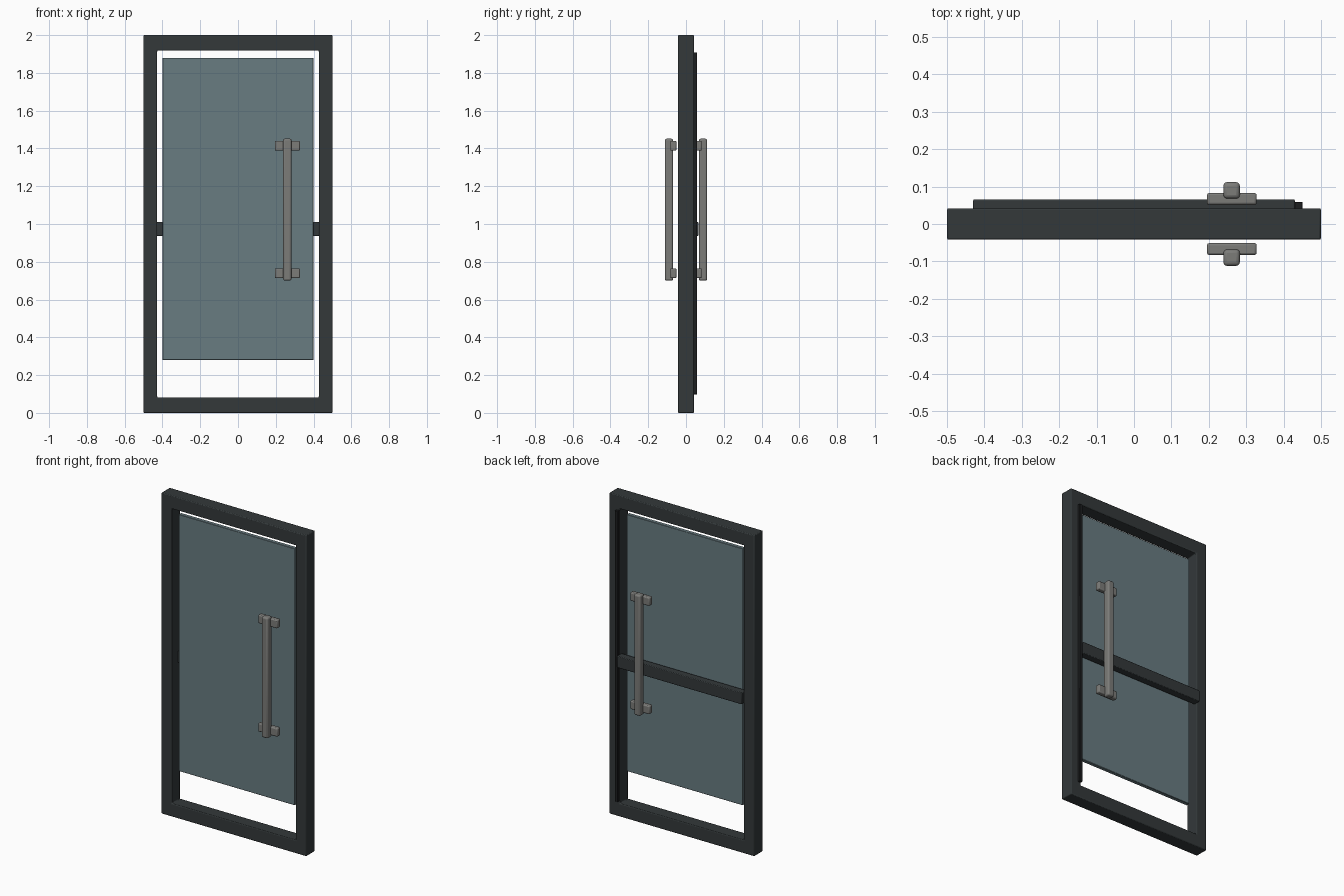
import bpy

if "Cube" in bpy.data.objects:
    bpy.data.objects.remove(bpy.data.objects["Cube"])


def material(name, color):
    m = bpy.data.materials.new(name)
    m.diffuse_color = (*color, 1)
    m.use_nodes = True
    m.node_tree.nodes["Principled BSDF"].inputs["Base Color"].default_value = m.diffuse_color
    return m


FRAME = material("dark_metal", (0.033, 0.040, 0.042))
BLACK = material("black_seal", (0.012, 0.013, 0.014))
GLASS = material("tinted_glass", (0.14, 0.20, 0.22))
STEEL = material("brushed_metal", (0.20, 0.20, 0.19))


def box(name, x, y, z, mat, bevel=0.0, segments=2):
    """Box from (min, max) ranges on each axis, with an optional bevel."""
    ranges = (x, y, z)
    bpy.ops.mesh.primitive_cube_add(size=1, location=[(a + b) / 2 for a, b in ranges])
    ob = bpy.context.object
    ob.name = name
    ob.scale = [b - a for a, b in ranges]
    bpy.ops.object.transform_apply(location=False, rotation=False, scale=True)
    ob.data.materials.append(mat)
    if bevel:
        add_bevel(ob, bevel, segments)
    return ob


def add_bevel(ob, width, segments):
    mod = ob.modifiers.new("bevel", 'BEVEL')
    mod.width = width
    mod.segments = segments
    mod.limit_method = 'ANGLE'


# Outer frame with a rectangular opening
frame = box("door_frame", (-0.5, 0.5), (-0.042, 0.042), (0, 2), FRAME)
cutter = box("opening_cutter", (-0.428, 0.428), (-0.2, 0.2), (0.082, 1.918), FRAME)
cut = frame.modifiers.new("opening", 'BOOLEAN')
cut.operation = 'DIFFERENCE'
cut.solver = 'EXACT'
cut.object = cutter
bpy.context.view_layer.objects.active = frame
bpy.ops.object.modifier_apply(modifier=cut.name)
bpy.data.objects.remove(cutter)
add_bevel(frame, 0.005, 2)

# Glass panel inside the opening
box("glass_panel", (-0.40, 0.40), (-0.012, 0.012), (0.28, 1.88), GLASS, 0.002, 1)

# Push rail across the back and vertical seal strip
box("cross_rail", (-0.43, 0.43), (0.02, 0.066), (0.937, 1.01), FRAME, 0.004)
box("seal_strip", (0.429, 0.45), (0.025, 0.059), (0.098, 1.908), BLACK, 0.001, 1)

# Pull handles on both faces: a grip bar on two mounts
for side, s in (("front", -1), ("back", 1)):
    def yr(a, b):
        return tuple(sorted((s * a, s * b)))

    box(f"{side}_grip", (0.239, 0.283), yr(0.068, 0.112), (0.70, 1.452), STEEL, 0.010, 3)
    for level, z in (("lower", 0.739), ("upper", 1.414)):
        box(f"{side}_{level}_mount", (0.195, 0.328), yr(0.051, 0.083),
            (z - 0.026, z + 0.026), STEEL, 0.006)

# Smooth the bevels while keeping flat faces crisp
bpy.ops.object.select_all(action='SELECT')
bpy.ops.object.shade_smooth_by_angle()
